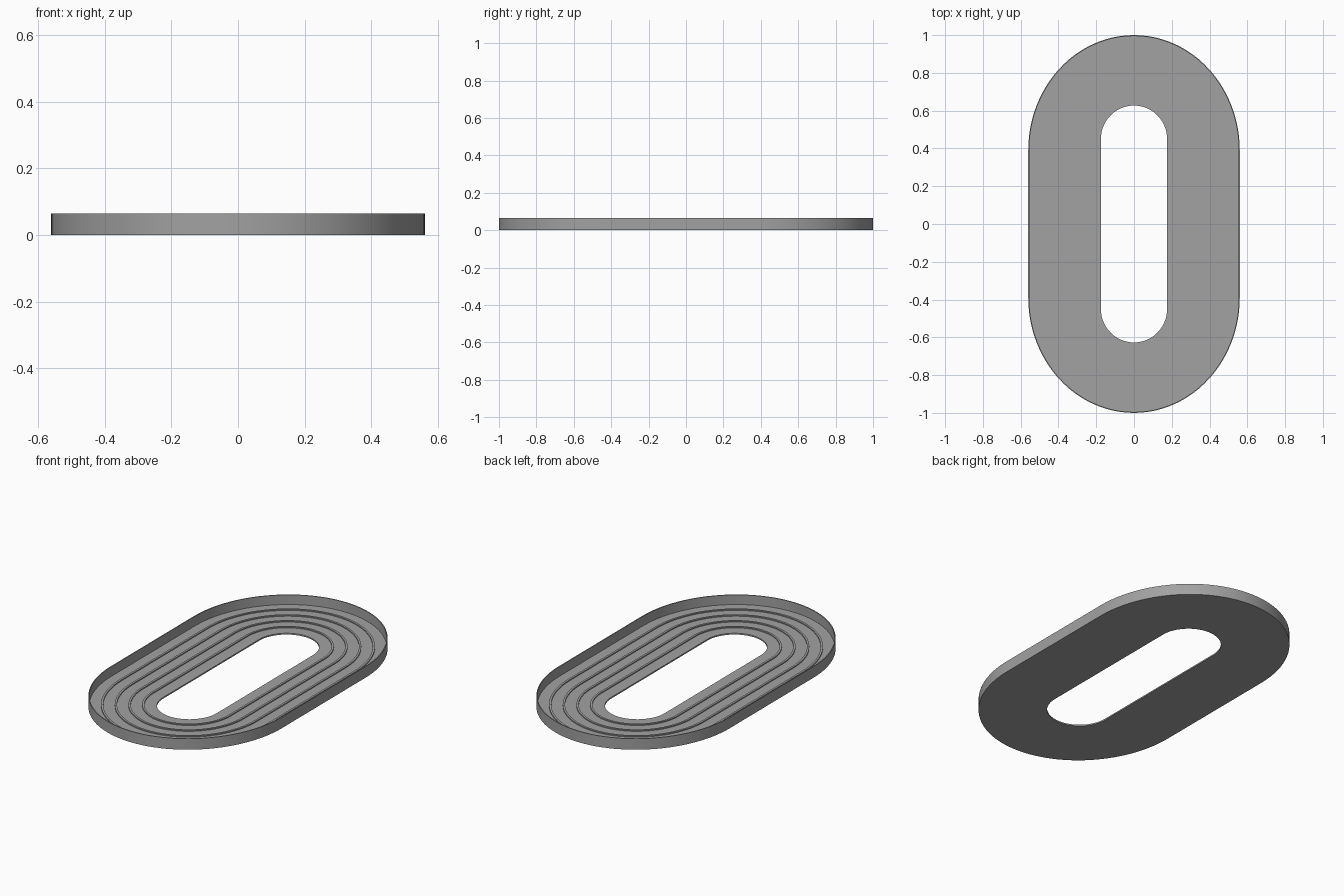
import bpy, bmesh, math

if "Cube" in bpy.data.objects:
    bpy.data.objects.remove(bpy.data.objects["Cube"])

FLOOR = 0.008   # floor slab thickness
TOP = 0.065     # rim height
N = 48          # segments per rounded end

grey = bpy.data.materials.new("mid_grey")
grey.diffuse_color = (0.36, 0.36, 0.36, 1)
grey.use_nodes = True
grey.node_tree.nodes["Principled BSDF"].inputs["Base Color"].default_value = grey.diffuse_color


def outline(t):
    """Rounded oval; t = 0 is the central opening, t = 1 the outer edge."""
    a = 0.175 + 0.385 * t      # half width
    end = 0.627 + 0.373 * t    # half length
    c = 0.45 - 0.06 * t        # where the straight stops
    pts = []
    for sign, start in ((1, 0), (-1, math.pi)):
        for i in range(N + 1):
            ang = start + math.pi * i / N
            pts.append((a * math.cos(ang), sign * c + (end - c) * math.sin(ang)))
    return pts


def oval_ring(name, t_in, t_out, z0, z1):
    """Closed ring with a rectangular section between two outlines."""
    bm = bmesh.new()
    loops = []
    for t, z in ((t_in, z0), (t_out, z0), (t_out, z1), (t_in, z1)):
        loops.append([bm.verts.new((x, y, z)) for x, y in outline(t)])
    for k in range(4):
        p, q = loops[k], loops[(k + 1) % 4]
        for i in range(len(p)):
            j = (i + 1) % len(p)
            bm.faces.new((p[i], p[j], q[j], q[i]))
    bmesh.ops.recalc_face_normals(bm, faces=bm.faces)
    mesh = bpy.data.meshes.new(name)
    bm.to_mesh(mesh)
    bm.free()
    mesh.materials.append(grey)
    obj = bpy.data.objects.new(name, mesh)
    bpy.context.collection.objects.link(obj)
    bpy.ops.object.select_all(action='DESELECT')
    obj.select_set(True)
    bpy.context.view_layer.objects.active = obj
    bpy.ops.object.shade_smooth_by_angle(angle=math.radians(30))
    return obj


# Flat floor with the central opening
oval_ring("floor", 0, 0.99, 0, FLOOR)

# Thin upright wall around the outside
oval_ring("outer_wall", 0.985, 1, 0, TOP)

# Low ridges dividing the lanes
for k in range(1, 5):
    t = k / 5
    oval_ring(f"lane_ridge_{k}", t - 0.016, t + 0.016, FLOOR - 0.002, FLOOR + 0.006)
